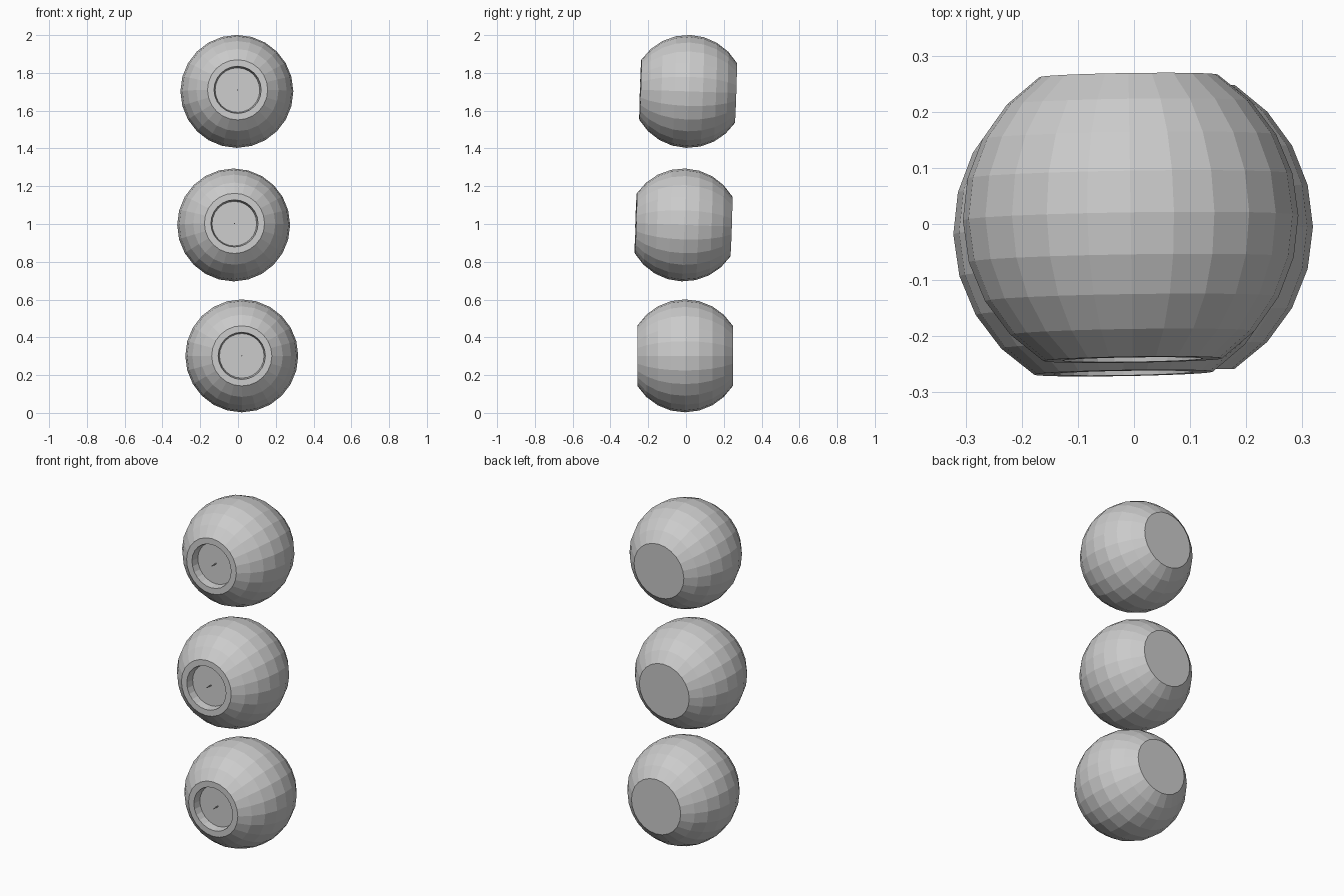
import bpy, bmesh
from math import sin, cos, pi, radians

if "Cube" in bpy.data.objects:
    bpy.data.objects.remove(bpy.data.objects["Cube"])

R, SEG, BANDS = 0.299, 24, 8
CAP = radians(57.8)
FLOOR = -0.208          # depth of the recess floor along the bore axis


def lathe_y(name, profile):
    """Revolve (radius, y) points about the y axis and close both ends."""
    bm = bmesh.new()
    rings = [[bm.verts.new((r * sin(2 * pi * i / SEG), y, r * cos(2 * pi * i / SEG)))
              for i in range(SEG)] for r, y in profile]
    for a, b in zip(rings, rings[1:]):
        for i in range(SEG):
            j = (i + 1) % SEG
            bm.faces.new((a[i], a[j], b[j], b[i]))
    bm.faces.new(rings[0])
    bm.faces.new(rings[-1])
    bmesh.ops.recalc_face_normals(bm, faces=bm.faces)
    mesh = bpy.data.meshes.new(name)
    bm.to_mesh(mesh)
    bm.free()
    ob = bpy.data.objects.new(name, mesh)
    bpy.context.collection.objects.link(ob)
    return ob


# Ball profile: recessed floor, tapered wall, flat rim, then faceted sphere to the flat back
front = -R * sin(CAP)
ball_profile = [(0.118, FLOOR), (0.125, front)]
for k in range(BANDS + 1):
    a = -CAP + 2 * CAP * k / BANDS
    ball_profile.append((R * cos(a), R * sin(a)))

# Thin pin standing in the middle of the recess
pin_profile = [(0.003, FLOOR + 0.003), (0.003, FLOOR - 0.04)]

# Three loosely stacked balls: name, centre, tilt about x, turn about z
stack = [
    ("lower", (0.02, -0.005, 0.302), 0.0, 0.0),
    ("middle", (-0.023, -0.013, 0.995), -0.033, 0.017),
    ("upper", (-0.006, 0.011, 1.702), -0.033, 0.015),
]
for name, centre, tilt, turn in stack:
    ball = lathe_y(name + "_ball", ball_profile)
    pin = lathe_y(name + "_pin", pin_profile)
    for ob in (ball, pin):
        ob.location = centre
        ob.rotation_euler = (tilt, 0, turn)
